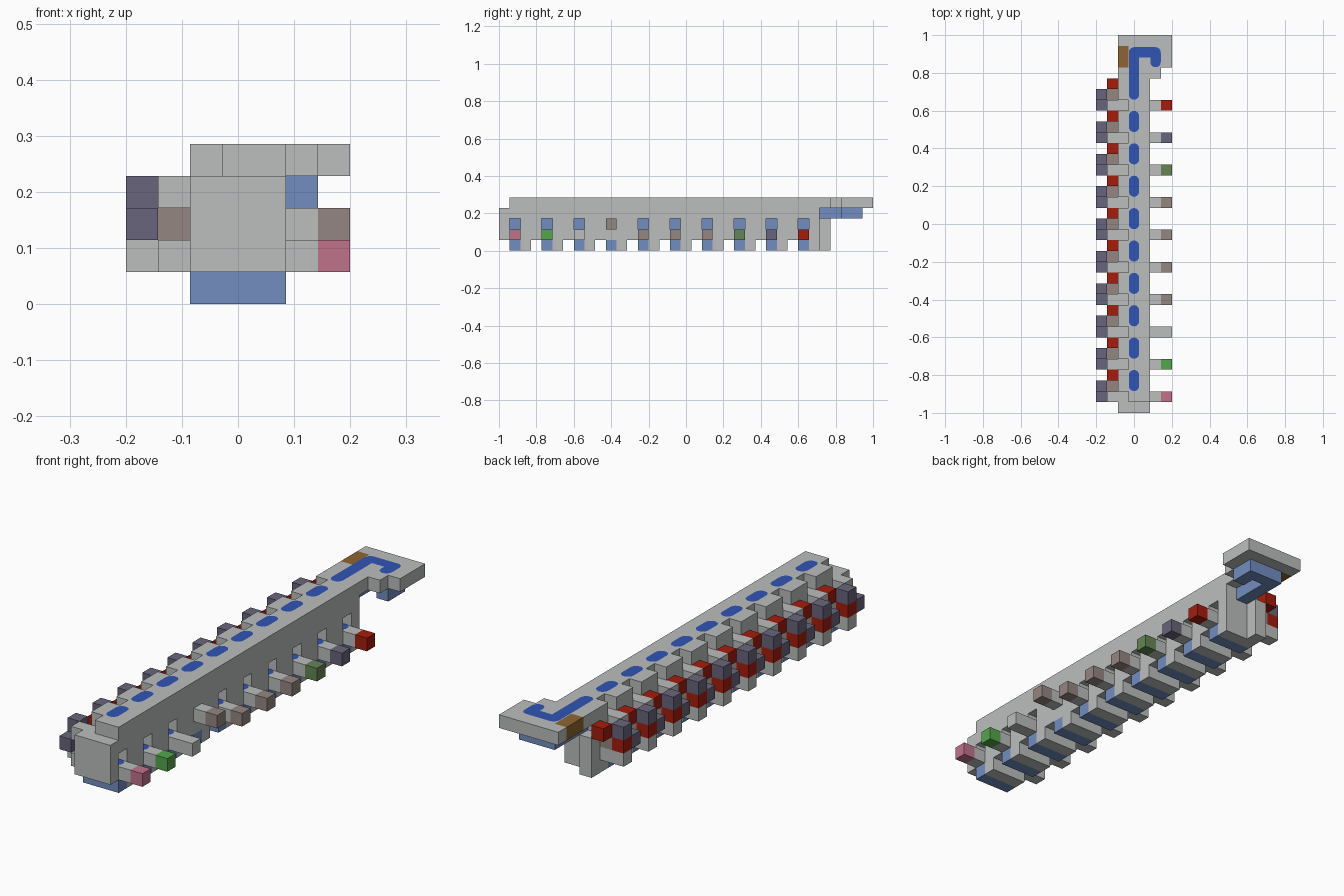
import bpy, bmesh, math
from mathutils import Matrix

cube = bpy.data.objects.get("Cube")
if cube:
    bpy.data.objects.remove(cube, do_unlink=True)

U = 2 / 35  # one block


def material(name, rgb):
    m = bpy.data.materials.new(name)
    m.use_nodes = True
    m.diffuse_color = (*rgb, 1)
    m.node_tree.nodes["Principled BSDF"].inputs["Base Color"].default_value = (*rgb, 1)
    return m


GREY = material("light grey", (0.50, 0.52, 0.51))
SKY = material("soft blue", (0.17, 0.27, 0.53))
BLUE = material("deep blue", (0.03, 0.09, 0.46))
PURPLE = material("dusky purple", (0.14, 0.13, 0.20))
TAUPE = material("taupe", (0.30, 0.24, 0.22))
RED = material("red", (0.38, 0.012, 0.004))
GREEN = material("green", (0.09, 0.38, 0.07))
OLIVE = material("dull green", (0.13, 0.24, 0.09))
PINK = material("pink", (0.53, 0.17, 0.26))
OCHRE = material("ochre", (0.27, 0.13, 0.03))


def finish(name, bm, mat):
    me = bpy.data.meshes.new(name)
    bm.to_mesh(me)
    bm.free()
    me.materials.append(mat)
    ob = bpy.data.objects.new(name, me)
    bpy.context.collection.objects.link(ob)
    return ob


def blocks(name, mat, boxes):
    """Boxes in block units: start corner x, y, z and size x, y, z."""
    bm = bmesh.new()
    for x, y, z, w, d, h in boxes:
        centre = ((x + w / 2 - 3.5) * U, (y + d / 2 - 17.5) * U, (z + h / 2) * U)
        bmesh.ops.create_cube(bm, size=1, matrix=Matrix.Translation(centre)
                              @ Matrix.Diagonal((w * U, d * U, h * U, 1)))
    return finish(name, bm, mat)


def trails(name, mat, paths):
    """Thin round-ended plates from one block point to another."""
    bm = bmesh.new()
    r = 0.48
    for x0, y0, x1, y1, z in paths:
        turn = math.atan2(y1 - y0, x1 - x0)
        ring = []
        for i in range(18):
            a = turn + math.pi / 2 + math.pi * (i if i < 9 else i - 1) / 8
            cx, cy = (x0, y0) if i < 9 else (x1, y1)
            ring.append(bm.verts.new(((cx + r * math.cos(a) - 3.5) * U,
                                      (cy + r * math.sin(a) - 17.5) * U, z * U + 0.002)))
        face = bm.faces.new(ring)
        face.normal_update()
        if face.normal.z < 0:
            face.normal_flip()
    return finish(name, bm, mat)


units = [1 + 3 * k for k in range(10)]
RAISED = units[3]

# Main body, with a small window above each peg
wall = [(4, y + 1, 1, 1, 2 if y < units[-1] else 1, 3) for y in units]
wall += [(4, y, 1, 1, 1, 1) for y in units] + [(4, y, 3, 1, 1, 1) for y in units]
blocks("body_core", GREY, [(2, 1, 1, 2, 29, 3)])
blocks("window_wall", GREY, wall)
blocks("front_block", GREY, [(2, 0, 1, 3, 1, 3)])
blocks("window_backs", SKY, [(4, y, 2, 0.05, 1, 1) for y in units])
blocks("top_beam", GREY, [(3, 1, 4, 2, 30, 1)])
blocks("top_side_blocks", GREY, [(2, y + 1, 4, 1, 2, 1) for y in units])

# Feet under the body
blocks("blue_feet", SKY, [(2, y, 0, 3, 1, 1) for y in units])
blocks("grey_feet", GREY, [(2, y + 1, 0, 3, 1, 1) for y in units])
blocks("rear_post", GREY, [(2, 30, 0, 1, 1, 3)])

# Hooked head
blocks("head_plate", GREY, [(2, 31, 4, 4, 1, 1), (3, 32, 4, 4, 2, 1), (2, 34, 4, 5, 1, 1)])
blocks("head_side_block", OCHRE, [(2, 32, 4, 1, 2, 1)])
blocks("head_underside", SKY, [(3, 30, 3, 1, 4, 1), (4, 33, 3, 1, 1, 1), (5, 32, 3, 1, 2, 1)])

# Painted trails on the top and on the window sills
trails("top_trails", BLUE, [(3.5, y + 1.5, 3.5, y + 2.5, 5) for y in units[:-1]])
trails("head_trail", BLUE, [(3.5, 29.5, 3.5, 33.4, 5), (3.5, 33.4, 5.5, 33.4, 5),
                            (5.5, 33.4, 5.5, 32.5, 5)])
trails("window_trails", BLUE, [(4.5, y + 0.5, 4.52, y + 0.5, 2) for y in units if y != RAISED])

# Pegs on the left side, with coloured tips
tips = [PINK, GREEN, GREY, TAUPE, TAUPE, TAUPE, TAUPE, OLIVE, PURPLE, RED]
for i, (y, mat) in enumerate(zip(units, tips)):
    z = 2 if y == RAISED else 1
    blocks(f"peg_{i + 1}", GREY, [(5, y, z, 1, 1, 1)])
    blocks(f"peg_tip_{i + 1}", mat, [(6, y, z, 1, 1, 1)])
blocks("raised_peg_root", GREY, [(4.05, RAISED, 2, 0.95, 1, 1)])

# Stepped stacks on the right side
for name, mat, cells in (
    ("stack_grey", GREY, [(1, 0, 3), (1, 0, 1), (1, 1, 1), (0, 1, 1)]),
    ("stack_taupe", TAUPE, [(1, 1, 2)]),
    ("stack_red", RED, [(1, 2, 3), (0, 1, 2)]),
    ("stack_purple", PURPLE, [(0, 1, 3), (0, 0, 2)]),
):
    blocks(name, mat, [(x, y + dy, z, 1, 1, 1) for y in units for x, dy, z in cells])
